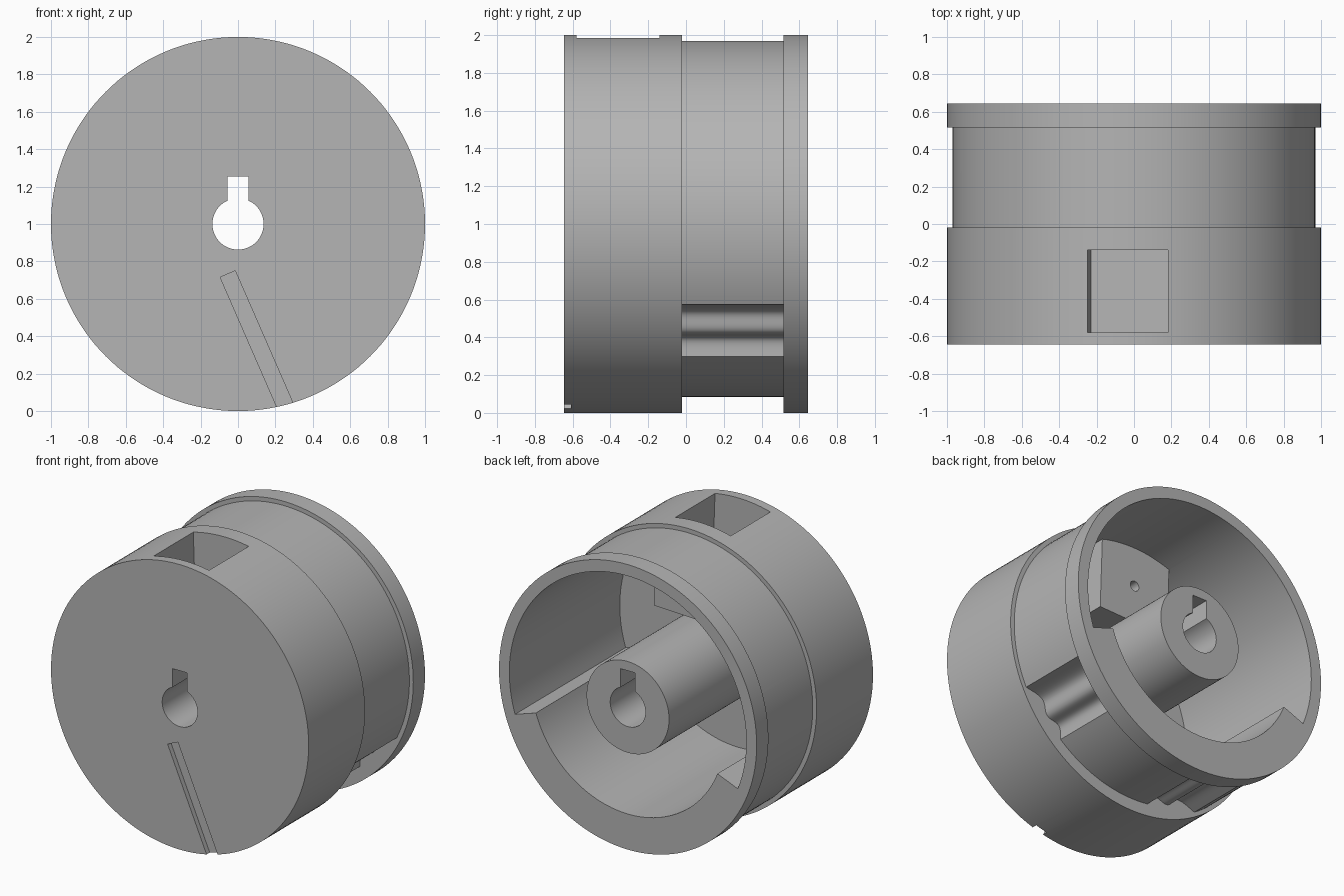
import bpy, bmesh
from math import sin, cos, pi, radians

if "Cube" in bpy.data.objects:
    bpy.data.objects.remove(bpy.data.objects["Cube"])

FRONT, BACK = -0.645, 0.645
FLOOR = -0.58            # inner side of the front plate
TILT = radians(2)        # turn of pocket and thick wall about the axle

grey = bpy.data.materials.new("plain grey")
grey.use_nodes = True
colour = (0.46, 0.46, 0.46, 1)
grey.diffuse_color = colour
grey.node_tree.nodes["Principled BSDF"].inputs["Base Color"].default_value = colour


def polar(r, deg):
    return r * cos(radians(deg)), r * sin(radians(deg))


def arc(r, start, end, step=2.5):
    n = max(2, round((end - start) / step))
    return [polar(r, start + (end - start) * i / n) for i in range(n + 1)]


def circle(r, cx=0, cz=0, n=144):
    return [(cx + r * cos(2 * pi * i / n), cz + r * sin(2 * pi * i / n)) for i in range(n)]


def tilted_box(half, low, high):
    c, s = cos(TILT), sin(TILT)
    return [(x * c - z * s, x * s + z * c)
            for x, z in ((-half, low), (half, low), (half, high), (-half, high))]


def prism(name, outline, y0, y1):
    """Extrude an (x, z) outline, given around the axle, from y0 to y1."""
    bm = bmesh.new()
    face = bm.faces.new([bm.verts.new((x, y0, z + 1)) for x, z in outline])
    side = bmesh.ops.extrude_face_region(bm, geom=[face])["geom"]
    verts = [v for v in side if isinstance(v, bmesh.types.BMVert)]
    bmesh.ops.translate(bm, verts=verts, vec=(0, y1 - y0, 0))
    bmesh.ops.recalc_face_normals(bm, faces=bm.faces)
    mesh = bpy.data.meshes.new(name)
    bm.to_mesh(mesh)
    bm.free()
    mesh.materials.append(grey)
    obj = bpy.data.objects.new(name, mesh)
    bpy.context.collection.objects.link(obj)
    return obj


def combine(target, other, operation):
    """Apply a boolean, then drop the helper."""
    mod = target.modifiers.new("combine", "BOOLEAN")
    mod.operation, mod.solver, mod.object = operation, "EXACT", other
    bpy.context.view_layer.objects.active = target
    bpy.ops.object.modifier_apply(modifier=mod.name)
    bpy.data.objects.remove(other)


def scallops():
    """Two hollows with a ridge between, as (degrees, radius) from the outer edge."""
    keys = [(0, 0.97), (7, 0.87), (13, 0.90), (19, 0.855), (24, 0.915)]
    pts = []
    for i, ((a0, r0), (a1, r1)) in enumerate(zip(keys, keys[1:])):
        for k in range(8):
            t = k / 8
            ease = (1 - cos(pi * t)) / 2
            if i == 0:
                ease = sin(pi * t / 2)
            elif i == len(keys) - 2:
                ease = 1 - cos(pi * t / 2)
            pts.append((a0 + (a1 - a0) * t, r0 + (r1 - r0) * ease))
    return pts + [keys[-1]]


# Outer drum with the groove between body and rear flange
drum = prism("drum", circle(1), FRONT, BACK)
groove_start, groove_end = 238, 334
wave = scallops()
groove_floor = arc(0.97, groove_end - 360, groove_start)[1:-1]
groove_floor += [polar(r, groove_start + a) for a, r in wave]
groove_floor += arc(0.915, groove_start + 24, groove_end - 24)[1:-1]
groove_floor += [polar(r, groove_end - a) for a, r in reversed(wave)]
groove = prism("groove_cutter", circle(1.2), -0.02, 0.515)
combine(groove, prism("groove_core", groove_floor, -0.1, 0.6), "DIFFERENCE")
combine(drum, groove, "DIFFERENCE")

# Cavity open to the back, with the thick lower wall
cavity = arc(0.92, -18, 202) + arc(0.75, 202, 342)
combine(drum, prism("cavity_cutter", cavity, FLOOR, BACK + 0.1), "DIFFERENCE")

# Hub and pocket housing
combine(drum, prism("hub", circle(0.32, n=96), FLOOR - 0.02, BACK), "UNION")
combine(drum, prism("pocket_housing", tilted_box(0.275, 0.38, 0.925), FLOOR - 0.02, -0.02), "UNION")

# Pocket open to the top, and its screw hole
combine(drum, prism("pocket_cutter", tilted_box(0.215, 0.45, 1.1), FLOOR, -0.14), "DIFFERENCE")
hole_x, hole_z = polar(0.645, 92)
combine(drum, prism("screw_hole", circle(0.035, hole_x, hole_z, 32), -0.2, 0.05), "DIFFERENCE")

# Bore with keyway
key = 0.055
bore = [(key, 0.255), (-key, 0.255)] + arc(0.137, 114, 426, 6)
combine(drum, prism("bore_cutter", bore, FRONT - 0.1, BACK + 0.1), "DIFFERENCE")

# Marking slot in the front plate
slot = [(-0.095, -0.285), (-0.015, -0.25), (0.33, -1.04), (0.25, -1.075)]
combine(drum, prism("slot_cutter", slot, FRONT - 0.1, FRONT + 0.035), "DIFFERENCE")

# Smooth round walls with crisp edges
bpy.ops.object.select_all(action="DESELECT")
drum.select_set(True)
bpy.context.view_layer.objects.active = drum
bpy.ops.object.shade_smooth_by_angle(angle=radians(30))
